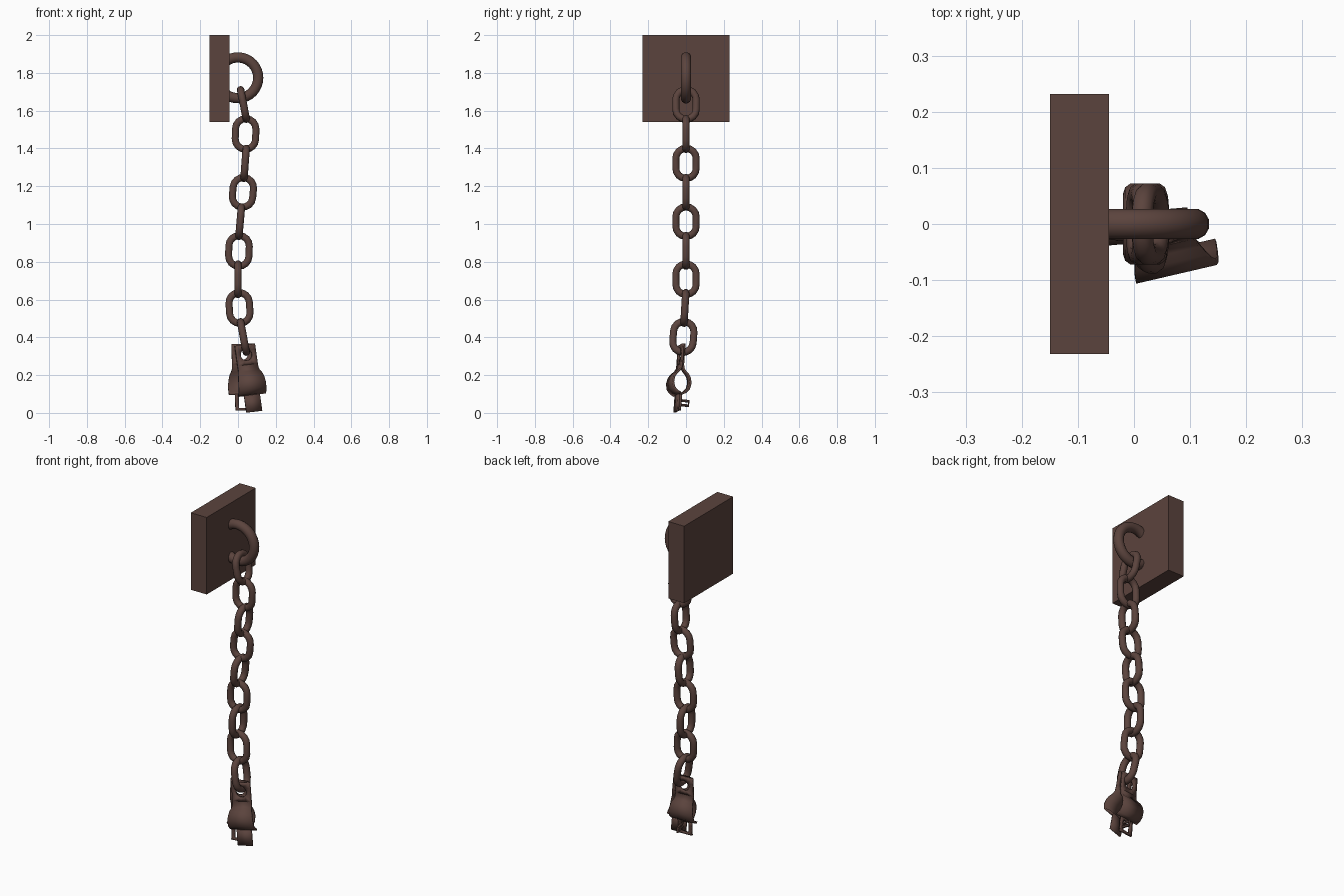
import bpy, bmesh, math
from mathutils import Vector, Matrix

if "Cube" in bpy.data.objects:
    bpy.data.objects.remove(bpy.data.objects["Cube"])

iron = bpy.data.materials.new("rusty brown iron")
iron.diffuse_color = (0.105, 0.057, 0.047, 1)
iron.use_nodes = True
iron.node_tree.nodes["Principled BSDF"].inputs["Base Color"].default_value = iron.diffuse_color


def finish(name, bm, smooth=True):
    bmesh.ops.recalc_face_normals(bm, faces=bm.faces)
    me = bpy.data.meshes.new(name)
    bm.to_mesh(me)
    bm.free()
    me.materials.append(iron)
    ob = bpy.data.objects.new(name, me)
    bpy.context.collection.objects.link(ob)
    if smooth:
        bpy.ops.object.select_all(action='DESELECT')
        ob.select_set(True)
        bpy.context.view_layer.objects.active = ob
        bpy.ops.object.shade_smooth_by_angle(angle=math.radians(40))
    return ob


def tube(name, path, r, sides, origin, u, v, closed):
    """Round bar swept along a flat path given in the u, v plane."""
    bm = bmesh.new()
    n = u.cross(v).normalized()
    pts = [origin + u * a + v * b for a, b in path]
    k = len(pts)
    rings = []
    for i, p in enumerate(pts):
        a = pts[(i - 1) % k] if closed or i > 0 else p
        b = pts[(i + 1) % k] if closed or i < k - 1 else p
        side = (b - a).normalized().cross(n)
        rings.append([bm.verts.new(p + r * (side * math.cos(t) + n * math.sin(t)))
                      for t in (2 * math.pi * (j + .5) / sides for j in range(sides))])
    for i in range(k if closed else k - 1):
        A, B = rings[i], rings[(i + 1) % k]
        for j in range(sides):
            q = (j + 1) % sides
            bm.faces.new((A[j], A[q], B[q], B[j]))
    if not closed:
        bm.faces.new(rings[0])
        bm.faces.new(rings[-1])
    return finish(name, bm)


# wall plate
bm = bmesh.new()
bmesh.ops.create_cube(bm, size=1, matrix=Matrix.Translation((-.0975, 0, 1.77))
                      @ Matrix.Diagonal((.105, .463, .46, 1)))
finish("wall_plate", bm, False)

# half ring set into the plate
X, Y, Z = Vector((1, 0, 0)), Vector((0, 1, 0)), Vector((0, 0, 1))
arc = [math.radians(-130 + 260 * i / 24) for i in range(25)]
tube("wall_ring", [(.108 * math.cos(a), .108 * math.sin(a)) for a in arc],
     .028, 12, Vector((-.001, 0, 1.774)), X, Z, False)

# chain links: top x, y, z and bottom x, y, z, alternating direction
links = [((.010, 0, 1.730), (.048, 0, 1.535)),
         ((.043, 0, 1.577), (.037, 0, 1.376)),
         ((.045, 0, 1.420), (.030, 0, 1.222)),
         ((.035, 0, 1.265), (.017, 0, 1.070)),
         ((.020, 0, 1.110), (.003, 0, .915)),
         ((.008, 0, .958), (.002, 0, .757)),
         ((.000, 0, .808), (.000, 0, .607)),
         ((.002, 0, .656), (.014, -.012, .455)),
         ((.010, -.006, .502), (.047, -.022, .302))]
R, WIRE = .054, .0195
for i, (a, b) in enumerate(links):
    a, b = Vector(a), Vector(b)
    v = (a - b).normalized()
    w = Y if i % 2 == 0 else X
    w = (w - v * w.dot(v)).normalized()
    half = (a - b).length / 2 - WIRE - R
    path = []
    for s in (1, -1):
        for j in range(9):
            t = math.pi * j / 8
            path.append((s * R * math.cos(t), s * (half + R * math.sin(t))))
    tube("chain_link_%d" % (i + 1), path, WIRE, 10, (a + b) / 2, w, v, True)


# cuff halves: strap with holed tab, bulge and lower tab
PROFILE = [(.255, .006, .055), (.232, .009, .055), (.217, .020, .058), (.202, .035, .065),
           (.182, .046, .070), (.155, .051, .074), (.125, .044, .075),
           (.107, .027, .075), (.097, .007, .075)]


def frame(bm, y, cz, hw, hh, inner):
    """Rectangular tab with an opening in the middle."""
    out, inn = [], []
    for j in range(16):
        c, s = math.cos(j * math.pi / 8), math.sin(j * math.pi / 8)
        m = max(abs(c), abs(s))
        out.append(bm.verts.new((hw * c / m, y, cz + hh * s / m)))
        a, b = inner(c, s, m)
        inn.append(bm.verts.new((a, y, cz + b)))
    for j in range(16):
        q = (j + 1) % 16
        bm.faces.new((out[j], out[q], inn[q], inn[j]))


def cuff_half(name, side, matrix, slotted):
    bm = bmesh.new()
    frame(bm, side * .006, .309, .055, .054, lambda c, s, m: (.031 * c, .031 * s))
    rows = [[bm.verts.new((e * w, side * y, z)) for e in (-1, 1)] for z, y, w in PROFILE]
    for A, B in zip(rows, rows[1:]):
        bm.faces.new((A[0], A[1], B[1], B[0]))
    if slotted:
        frame(bm, side * .007, .0535, .043, .0435,
              lambda c, s, m: (.023 * c / m, .031 * s / m))
    else:
        bm.faces.new([bm.verts.new((x, side * .007, z)) for x, z in
                      ((-.043, .097), (.043, .097), (.043, .004), (-.043, .004))])
    bmesh.ops.remove_doubles(bm, verts=bm.verts, dist=.0005)
    bm.transform(matrix @ Matrix.Translation((0, 0, -.31)))
    ob = finish(name, bm)
    mod = ob.modifiers.new("thickness", 'SOLIDIFY')
    mod.thickness, mod.offset = .011, 0


def pose(loc, yaw, tilt, pitch):
    r = [Matrix.Rotation(math.radians(a), 4, ax) for a, ax in
         ((tilt, 'Y'), (pitch, 'X'), (yaw, 'Z'))]
    return Matrix.Translation(loc) @ r[0] @ r[1] @ r[2]


front = pose((.042, -.024, .308), 13, -8, -4)
back = pose((.022, -.022, .313), 5, -1.5, -4)
cuff_half("front_cuff_half", -1, front, False)
cuff_half("back_cuff_half", 1, back, True)

# staple on the front half, passing through the slot
rot = front.to_3x3()
tube("lock_staple", [(-.006, .012), (.062, .012), (.062, -.012), (-.006, -.012)],
     .008, 6, front @ Vector((-.02, 0, -.253)), rot @ Y, rot @ Z, False)
